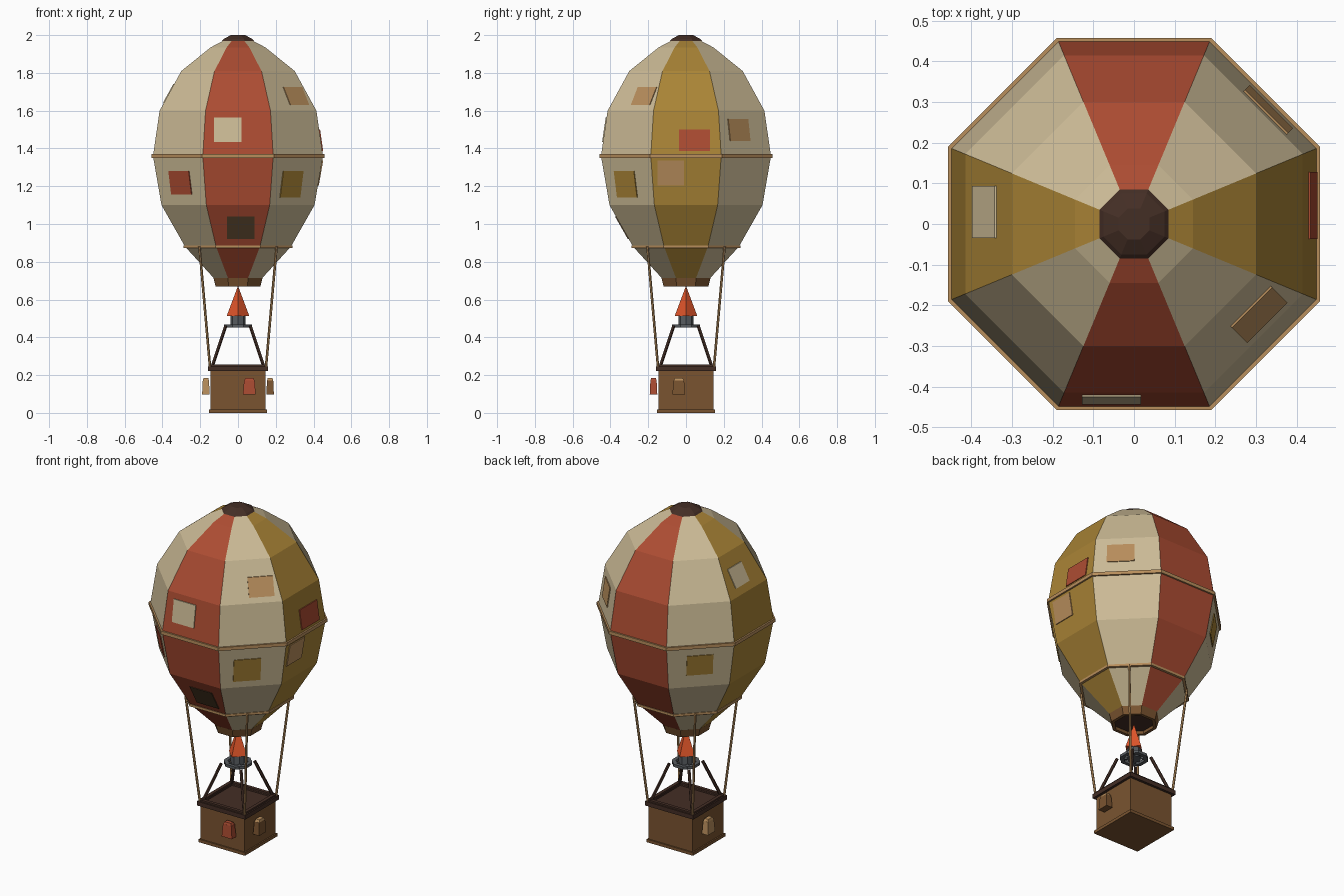
import bpy, bmesh
from math import sin, cos, radians, pi
from mathutils import Vector, Matrix

cube = bpy.data.objects.get("Cube")
if cube:
    bpy.data.objects.remove(cube, do_unlink=True)


def material(name, rgb):
    lin = [((c / 255 + 0.055) / 1.055) ** 2.4 for c in rgb] + [1]
    m = bpy.data.materials.new(name)
    m.use_nodes = True
    m.diffuse_color = lin
    m.node_tree.nodes["Principled BSDF"].inputs["Base Color"].default_value = lin
    m.node_tree.nodes["Principled BSDF"].inputs["Roughness"].default_value = 0.9
    return m


CREAM = material("cream cloth", (204, 187, 150))
RED = material("brick red cloth", (172, 76, 50))
OCHRE = material("ochre cloth", (170, 132, 54))
TAN = material("tan rope", (184, 142, 92))
BROWN = material("wicker brown", (122, 84, 48))
DARK = material("dark brown wood", (68, 46, 37))
UMBER = material("umber cloth", (84, 64, 42))
GREY = material("burner grey", (88, 92, 96))
FLAME = material("flame orange", (226, 86, 42))


def finish(name, bm, *mats):
    bmesh.ops.recalc_face_normals(bm, faces=bm.faces)
    mesh = bpy.data.meshes.new(name)
    bm.to_mesh(mesh)
    bm.free()
    for m in mats:
        mesh.materials.append(m)
    ob = bpy.data.objects.new(name, mesh)
    bpy.context.collection.objects.link(ob)
    return ob


def octagon_loft(name, profile, mats, closed=False, caps=False, rule=lambda k: 0):
    """Octagonal rings of (apothem, z) joined by quads; rule(k) colours side k."""
    bm = bmesh.new()
    rings = []
    for a, z in profile:
        r = a / cos(pi / 8)
        rings.append([bm.verts.new((r * cos(pi / 8 + k * pi / 4),
                                    r * sin(pi / 8 + k * pi / 4), z)) for k in range(8)])
    pairs = list(zip(rings, rings[1:]))
    if closed:
        pairs.append((rings[-1], rings[0]))
    for lo, hi in pairs:
        for k in range(8):
            j = (k + 1) % 8
            bm.faces.new((lo[k], lo[j], hi[j], hi[k])).material_index = rule(k)
    if caps:
        bm.faces.new(rings[0])
        bm.faces.new(rings[-1])
    return finish(name, bm, *mats)


def box(name, size, centre, mat, taper=1.0, angle=0):
    bm = bmesh.new()
    bmesh.ops.create_cube(bm, size=1)
    for v in bm.verts:
        s = taper if v.co.z > 0 else 1
        v.co = Vector((v.co.x * size[0] * s, v.co.y * size[1] * s, v.co.z * size[2]))
    bm.transform(Matrix.Translation(centre) @ Matrix.Rotation(radians(angle), 4, 'Z'))
    return finish(name, bm, mat)


def rod(name, start, end, radius, mat, sides=6, tip=None):
    a, b = Vector(start), Vector(end)
    bm = bmesh.new()
    bmesh.ops.create_cone(bm, cap_ends=True, segments=sides, radius1=radius,
                          radius2=radius if tip is None else tip, depth=(b - a).length)
    turn = (b - a).to_track_quat('Z', 'Y').to_matrix().to_4x4()
    bm.transform(Matrix.Translation((a + b) / 2) @ turn)
    return finish(name, bm, mat)


# Envelope with alternating cloth gores
PROFILE = [(0.125, 0.71), (0.28, 0.88), (0.405, 1.1), (0.45, 1.36),
           (0.415, 1.6), (0.3, 1.81), (0.145, 1.935), (0.06, 1.98)]
GORES = [1, 0, 2, 0]
octagon_loft("envelope", PROFILE, (CREAM, RED, OCHRE),
             rule=lambda k: (0, 1, 0, 2)[k % 4])


def apothem(z):
    for (a0, z0), (a1, z1) in zip(PROFILE, PROFILE[1:]):
        if z0 <= z <= z1:
            return a0 + (a1 - a0) * (z - z0) / (z1 - z0)


# Crown cap, rope bands and mouth
octagon_loft("crown_cap", [(0.085, 1.97), (0.075, 1.98), (0.038, 2.0)], (DARK,), caps=True)
for name, a, z, h in (("equator_band", 0.458, 1.36, 0.01), ("lower_band", 0.288, 0.88, 0.007)):
    octagon_loft(name, [(a - 0.025, z - h), (a, z - h), (a, z + h), (a - 0.025, z + h)],
                 (TAN,), closed=True)
octagon_loft("mouth_ring", [(0.118, 0.668), (0.13, 0.715), (0.11, 0.715), (0.1, 0.668)],
             (BROWN,), closed=True)
octagon_loft("mouth_inside", [(0.108, 0.69), (0.108, 0.7)], (DARK,), caps=True)


# Sewn patches: facing angle, sideways offset, height, width, rise, cloth
def patch(angle, u, z, w, rise, mat):
    a = radians(angle)
    out, side = Vector((cos(a), sin(a), 0)), Vector((-sin(a), cos(a), 0))
    bm = bmesh.new()
    quads = []
    for lift in (-0.002, 0.005):
        quads.append([bm.verts.new(out * (apothem(z + dz) + lift) + side * (u + du)
                                   + Vector((0, 0, z + dz)))
                      for du, dz in ((-w / 2, -rise / 2), (w / 2, -rise / 2),
                                     (w / 2, rise / 2), (-w / 2, rise / 2))])
    inner, outer = quads
    bm.faces.new(inner)
    bm.faces.new(outer)
    for i in range(4):
        j = (i + 1) % 4
        bm.faces.new((inner[i], inner[j], outer[j], outer[i]))
    finish("patch", bm, mat)


for spec in ((-90, -0.055, 1.5, 0.145, 0.13, CREAM),
             (-90, 0.015, 0.98, 0.145, 0.12, UMBER),
             (-135, -0.005, 1.218, 0.152, 0.125, RED),
             (-45, -0.025, 1.21, 0.15, 0.14, OCHRE),
             (-45, 0.06, 1.678, 0.14, 0.097, TAN),
             (45, -0.035, 1.498, 0.15, 0.115, TAN),
             (0, 0.045, 1.443, 0.165, 0.115, RED),
             (0, -0.08, 1.27, 0.14, 0.13, TAN),
             (135, 0.0, 1.24, 0.145, 0.125, OCHRE),
             (180, -0.03, 1.69, 0.128, 0.1, CREAM)):
    patch(*spec)

# Basket with trims and dark inside
box("basket", (0.29, 0.29, 0.23), (0, 0, 0.115), BROWN)
box("basket_base", (0.306, 0.306, 0.018), (0, 0, 0.009), BROWN)
box("basket_inside", (0.28, 0.28, 0.01), (0, 0, 0.232), DARK)
for s in (-1, 1):
    box("rim_lower", (0.32, 0.03, 0.025), (0, s * 0.145, 0.233), DARK)
    box("rim_lower_side", (0.03, 0.32, 0.025), (s * 0.145, 0, 0.233), DARK)
    box("rim_upper", (0.304, 0.02, 0.01), (0, s * 0.142, 0.25), DARK)
    box("rim_upper_side", (0.02, 0.304, 0.01), (s * 0.142, 0, 0.25), DARK)

# Ropes and burner struts at the four corners
for sx in (-1, 1):
    for sy in (-1, 1):
        rod("rope", (sx * 0.148, sy * 0.148, 0.24), (sx * 0.204, sy * 0.204, 0.88), 0.007, TAN)
        rod("strut", (sx * 0.135, sy * 0.135, 0.25), (sx * 0.065, sy * 0.065, 0.46), 0.009, DARK)

# Burner and flame
rod("burner", (0, 0, 0.455), (0, 0, 0.515), 0.04, GREY, sides=8)
octagon_loft("burner_ring", [(0.052, 0.452), (0.073, 0.452), (0.073, 0.468), (0.052, 0.468)],
             (GREY,), closed=True)
for s in (-1, 1):
    box("burner_arm", (0.15, 0.012, 0.012), (0, 0, 0.46), GREY, angle=s * 45)
bm = bmesh.new()
bmesh.ops.create_cone(bm, cap_ends=True, segments=4, radius1=0.06, radius2=0, depth=0.16)
bm.transform(Matrix.Translation((0, 0, 0.593)))
for v in bm.verts:
    v.co.x, v.co.y = ((round(v.co.x, 3), round(v.co.y, 3)) if abs(v.co.x * v.co.y) < 1e-4
                      else ((v.co.x - v.co.y) * 0.7071, (v.co.x + v.co.y) * 0.7071))
finish("flame", bm, FLAME)

# Sandbags hung on three sides
for x, y, angle, mat in ((0.06, -0.172, 0, RED), (0.17, -0.038, 90, BROWN), (-0.17, 0.03, 90, TAN)):
    box("sandbag", (0.068, 0.04, 0.075), (x, y, 0.135), mat, taper=0.82, angle=angle)
    box("sandbag_top", (0.054, 0.032, 0.014), (x, y, 0.179), RED if mat == RED else TAN,
        taper=0.75, angle=angle)
